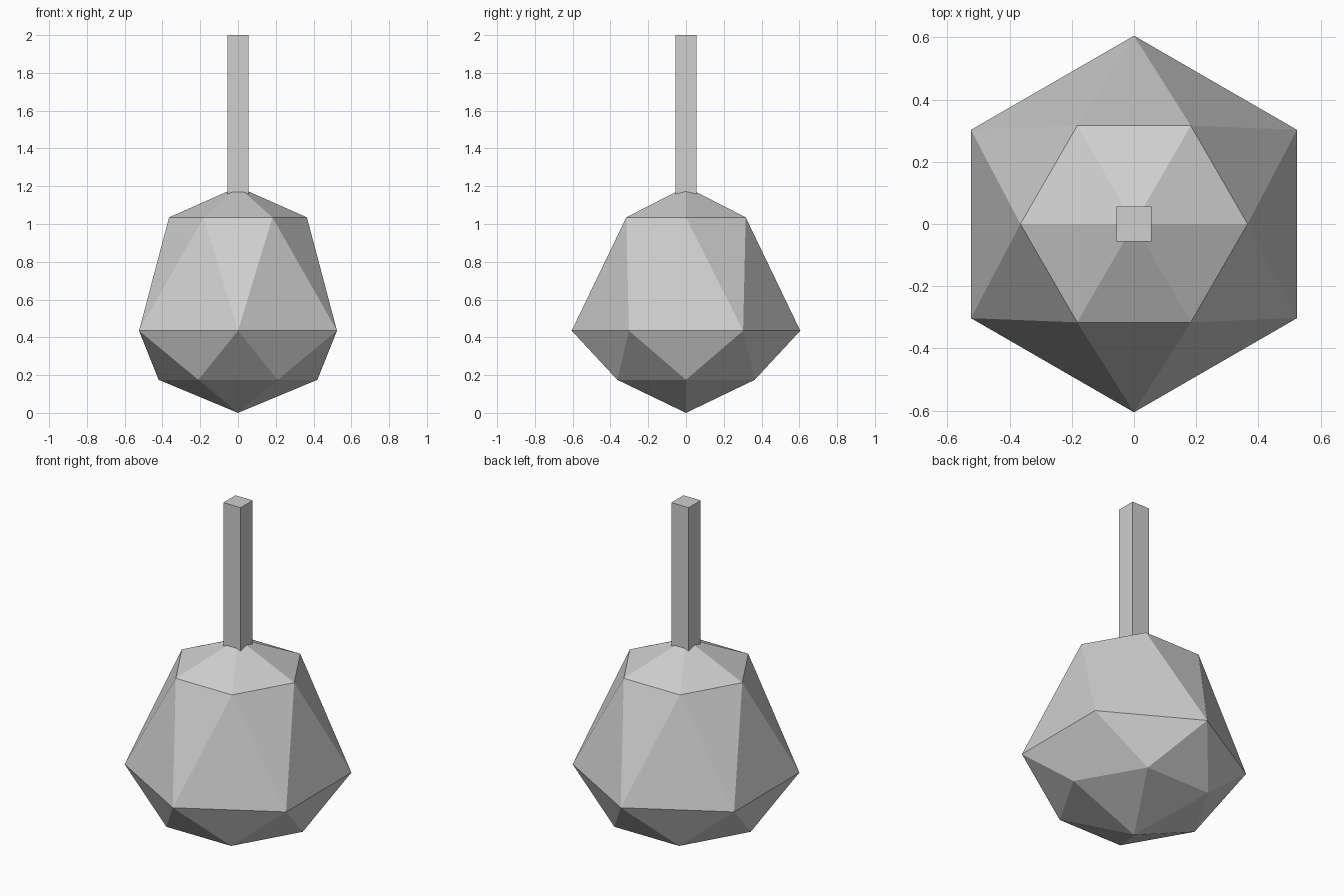
import bpy, bmesh, math

if "Cube" in bpy.data.objects:
    bpy.data.objects.remove(bpy.data.objects["Cube"])

grey = bpy.data.materials.new("light_grey")
grey.diffuse_color = (0.62, 0.62, 0.62, 1)
grey.use_nodes = True
grey.node_tree.nodes["Principled BSDF"].inputs["Base Color"].default_value = grey.diffuse_color


def finish(bm, name):
    bmesh.ops.recalc_face_normals(bm, faces=bm.faces)
    mesh = bpy.data.meshes.new(name)
    bm.to_mesh(mesh)
    bm.free()
    mesh.materials.append(grey)
    obj = bpy.data.objects.new(name, mesh)
    bpy.context.collection.objects.link(obj)
    return obj


# Faceted body: three hexagon rings, each turned 30 degrees from the next
bm = bmesh.new()
SIDES = 6
rings = []
for radius, z, turn in ((0.42, 0.175, 0), (0.605, 0.435, 0.5), (0.365, 1.035, 1)):
    ring = []
    for i in range(SIDES):
        a = (i + turn) * math.tau / SIDES
        ring.append(bm.verts.new((radius * math.cos(a), radius * math.sin(a), z)))
    rings.append(ring)
bottom = bm.verts.new((0, 0, 0))
top = bm.verts.new((0, 0, 1.197))

for i in range(SIDES):
    j = (i + 1) % SIDES
    bm.faces.new((bottom, rings[0][j], rings[0][i]))
    bm.faces.new((top, rings[2][i], rings[2][j]))
    # Alternating triangles between neighbouring rings
    for low, high in zip(rings, rings[1:]):
        bm.faces.new((low[i], low[j], high[i]))
        bm.faces.new((low[j], high[j], high[i]))
finish(bm, "faceted_body")

# Square stick rising from the top of the body
bm = bmesh.new()
bmesh.ops.create_cube(bm, size=1)
bmesh.ops.scale(bm, vec=(0.112, 0.112, 0.9), verts=bm.verts)
bmesh.ops.translate(bm, vec=(0, 0, 1.55), verts=bm.verts)
finish(bm, "stick")
